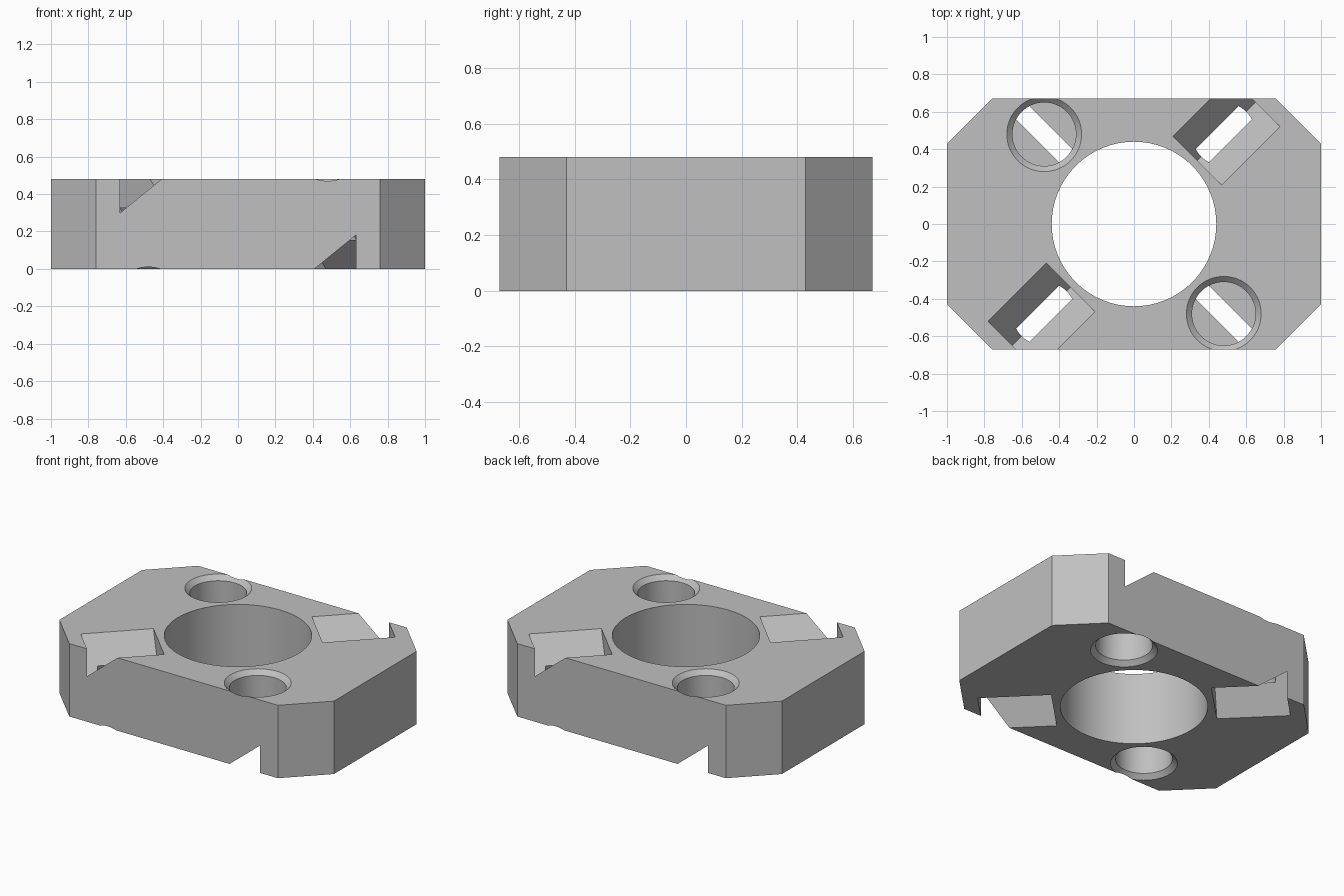
import bpy, bmesh
from math import sin, cos, pi, radians
from mathutils import Matrix, Vector

if "Cube" in bpy.data.objects:
    bpy.data.objects.remove(bpy.data.objects["Cube"])

H = 0.48          # block height
BOLT = 0.48       # x and y distance of each bolt hole from the centre
SIDES = 64

grey = bpy.data.materials.new("plain grey")
grey.use_nodes = True
colour = (0.53, 0.53, 0.53, 1)
grey.diffuse_color = colour
grey.node_tree.nodes["Principled BSDF"].inputs["Base Color"].default_value = colour


def loft(name, rings):
    """Solid skinned through a list of equal-length rings, capped at both ends."""
    bm = bmesh.new()
    loops = [[bm.verts.new(p) for p in ring] for ring in rings]
    n = len(loops[0])
    for a, b in zip(loops, loops[1:]):
        for i in range(n):
            j = (i + 1) % n
            bm.faces.new((a[i], a[j], b[j], b[i]))
    bm.faces.new(loops[0])
    bm.faces.new(loops[-1])
    bmesh.ops.recalc_face_normals(bm, faces=bm.faces)
    mesh = bpy.data.meshes.new(name)
    bm.to_mesh(mesh)
    bm.free()
    mesh.materials.append(grey)
    obj = bpy.data.objects.new(name, mesh)
    bpy.context.collection.objects.link(obj)
    return obj


def circle(r, z, x=0, y=0):
    return [Vector((x + r * cos(2 * pi * i / SIDES), y + r * sin(2 * pi * i / SIDES), z))
            for i in range(SIDES)]


def flip(rings, underside):
    """Turn top-side rings over so that they cut from the underside."""
    return [[Vector((p.x, p.y, H - p.z)) if underside else p for p in r] for r in rings]


def cut(target, cutter):
    cutter.hide_render = True
    mod = target.modifiers.new("cut", 'BOOLEAN')
    mod.operation = 'DIFFERENCE'
    mod.solver = 'EXACT'
    mod.object = cutter
    bpy.context.view_layer.objects.active = target
    bpy.ops.object.modifier_apply(modifier=mod.name)
    bpy.data.objects.remove(cutter)


# Block with chamfered corners
outline = [(1, 0.43), (0.76, 0.67), (-0.76, 0.67), (-1, 0.43),
           (-1, -0.43), (-0.76, -0.67), (0.76, -0.67), (1, -0.43)]
block = loft("clamp_block", [[Vector((x, y, z)) for x, y in outline] for z in (0, H)])

# Central through hole
cut(block, loft("centre_hole_cutter", [circle(0.44, z) for z in (-0.1, H + 0.1)]))

# Each corner: a countersunk blind bore on one side, a V groove on the other
half, depth = 0.185, 0.213
groove = [(0, H - depth), (half, H), (half, H + 0.1), (-half, H + 0.1), (-half, H)]
for k in range(4):
    angle = radians(45 + 90 * k)
    groove_below = k % 2 == 1
    x, y = (BOLT * 2 ** 0.5 * f(angle) for f in (cos, sin))
    bore = [circle(r, H + z, x, y) for r, z in ((0.25, 0.05), (0.17, -0.03), (0.17, -0.325))]
    cut(block, loft("bore_cutter", flip(bore, not groove_below)))
    turn = Matrix.Rotation(angle, 3, 'Z')
    ends = [[turn @ Vector((u, w, z)) for w, z in groove] for u in (0.48, 0.92)]
    cut(block, loft("groove_cutter", flip(ends, groove_below)))

# Smooth bores with sharp edges
for o in bpy.context.selected_objects:
    o.select_set(False)
block.select_set(True)
bpy.context.view_layer.objects.active = block
bpy.ops.object.shade_smooth_by_angle(angle=radians(25))
